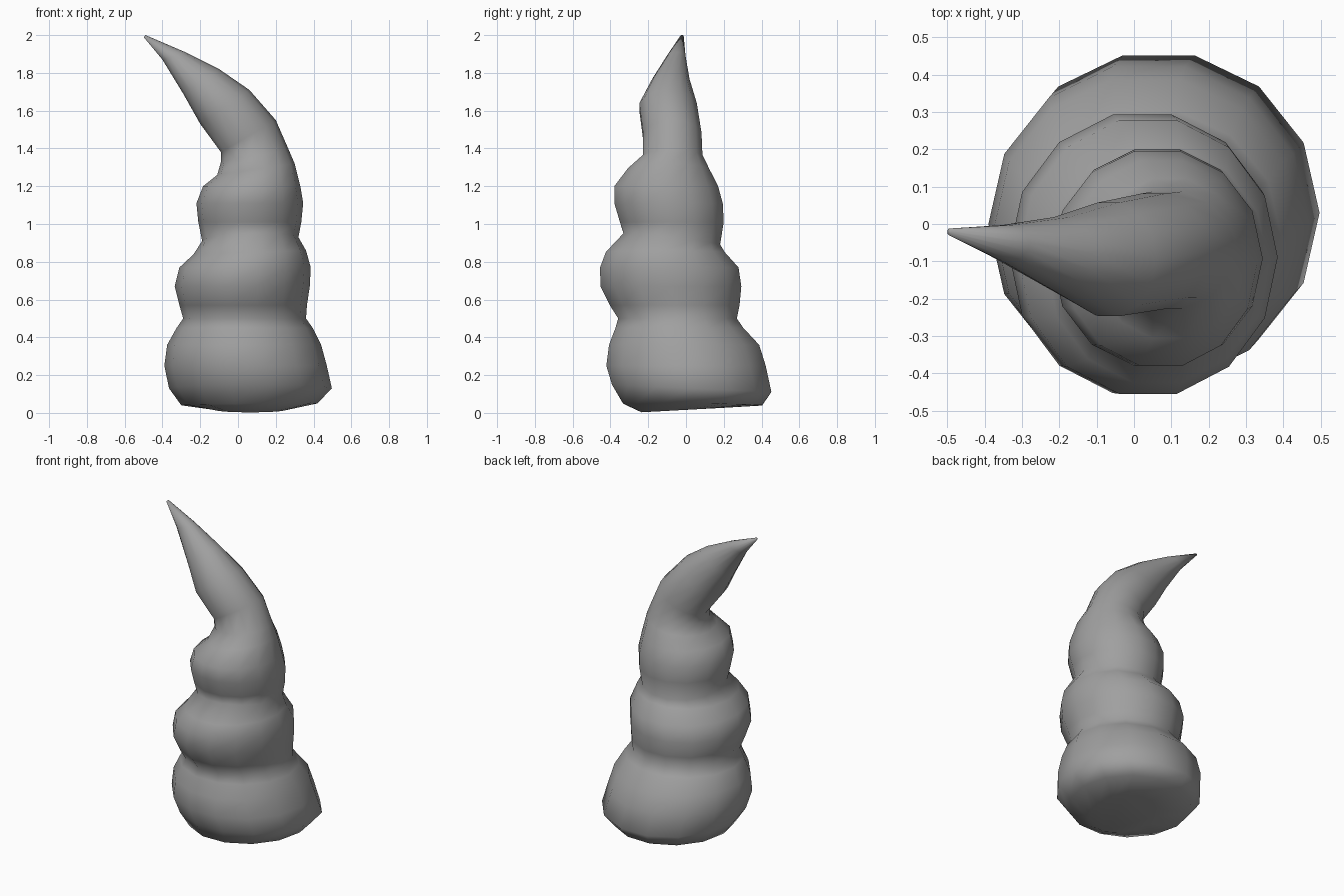
import bpy
import bmesh
from math import cos, sin, pi

default_cube = bpy.data.objects.get("Cube")
if default_cube:
    bpy.data.objects.remove(default_cube, do_unlink=True)

SIDES = 14

# Each ring: height, left edge, right edge, front edge, back edge,
# then optional sideways tilt and front-to-back tilt
base_rings = [
    (.015, -.12, .25, -.24, .2, 0, .012),
    (.045, -.3, .42, -.34, .41, .005, -.005),
    (.13, -.365, .497, -.4, .46, 0, -.02),
    (.25, -.39, .47, -.43, .43),
    (.36, -.375, .44, -.415, .395),
    (.45, -.325, .395, -.38, .31),
]
middle_rings = [
    (.5, -.29, .36, -.365, .275),
    (.57, -.31, .365, -.41, .29),
    (.67, -.335, .38, -.46, .3),
    (.77, -.31, .385, -.462, .285),
    (.85, -.235, .36, -.43, .21, .01),
]
upper_rings = [
    (.92, -.19, .32, -.335, .185, .01, -.03),
    (1.01, -.21, .335, -.355, .205),
    (1.11, -.22, .345, -.385, .2),
    (1.2, -.185, .33, -.385, .175),
    (1.29, -.11, .3, -.31, .125, .03),
]
tip_rings = [
    (1.36, -.09, .27, -.23, .09, .03),
    (1.465, -.09, .2, -.23, .085, .085),
    (1.62, -.2, .06, -.25, .06, .09),
    (1.755, -.29, -.1, -.18, .02, .065),
    (1.89, -.4, -.28, -.1, -.002, .02),
    (1.995, -.5, -.49, -.03, -.012, .005),
]


def add_ring(bm, height, left, right, front, back, tilt_side=0, tilt_depth=0):
    """Add one tilted elliptical loop of vertices."""
    ring = []
    for i in range(SIDES):
        angle = 2 * pi * i / SIDES
        across = cos(angle)
        depth = sin(angle) / cos(pi / SIDES / 2)
        x = (left + right) / 2 + across * (right - left) / 2
        y = (front + back) / 2 + depth * (back - front) / 2
        z = height + tilt_side * across + tilt_depth * depth
        ring.append(bm.verts.new((x, y, z)))
    return ring


def loft(name, ring_specs, material):
    """Skin a stack of rings into one closed, smooth-shaded body."""
    bm = bmesh.new()
    rings = [add_ring(bm, *spec) for spec in ring_specs]
    for lower, upper in zip(rings, rings[1:]):
        for i in range(SIDES):
            j = (i + 1) % SIDES
            bm.faces.new((lower[i], lower[j], upper[j], upper[i]))
    bm.faces.new(list(reversed(rings[0])))
    bm.faces.new(rings[-1])
    bmesh.ops.recalc_face_normals(bm, faces=bm.faces[:])
    for face in bm.faces:
        face.smooth = True
    mesh = bpy.data.meshes.new(name)
    bm.to_mesh(mesh)
    bm.free()
    mesh.materials.append(material)
    body = bpy.data.objects.new(name, mesh)
    bpy.context.collection.objects.link(body)
    return body


# Single plain grey
grey = bpy.data.materials.new("plain grey")
grey.use_nodes = True
colour = (.35, .35, .35, 1)
grey.diffuse_color = colour
grey.node_tree.nodes["Principled BSDF"].inputs["Base Color"].default_value = colour

# One continuous swirl: wide base, two bulges and a curled tip
loft("swirl_body", base_rings + middle_rings + upper_rings + tip_rings, grey)
